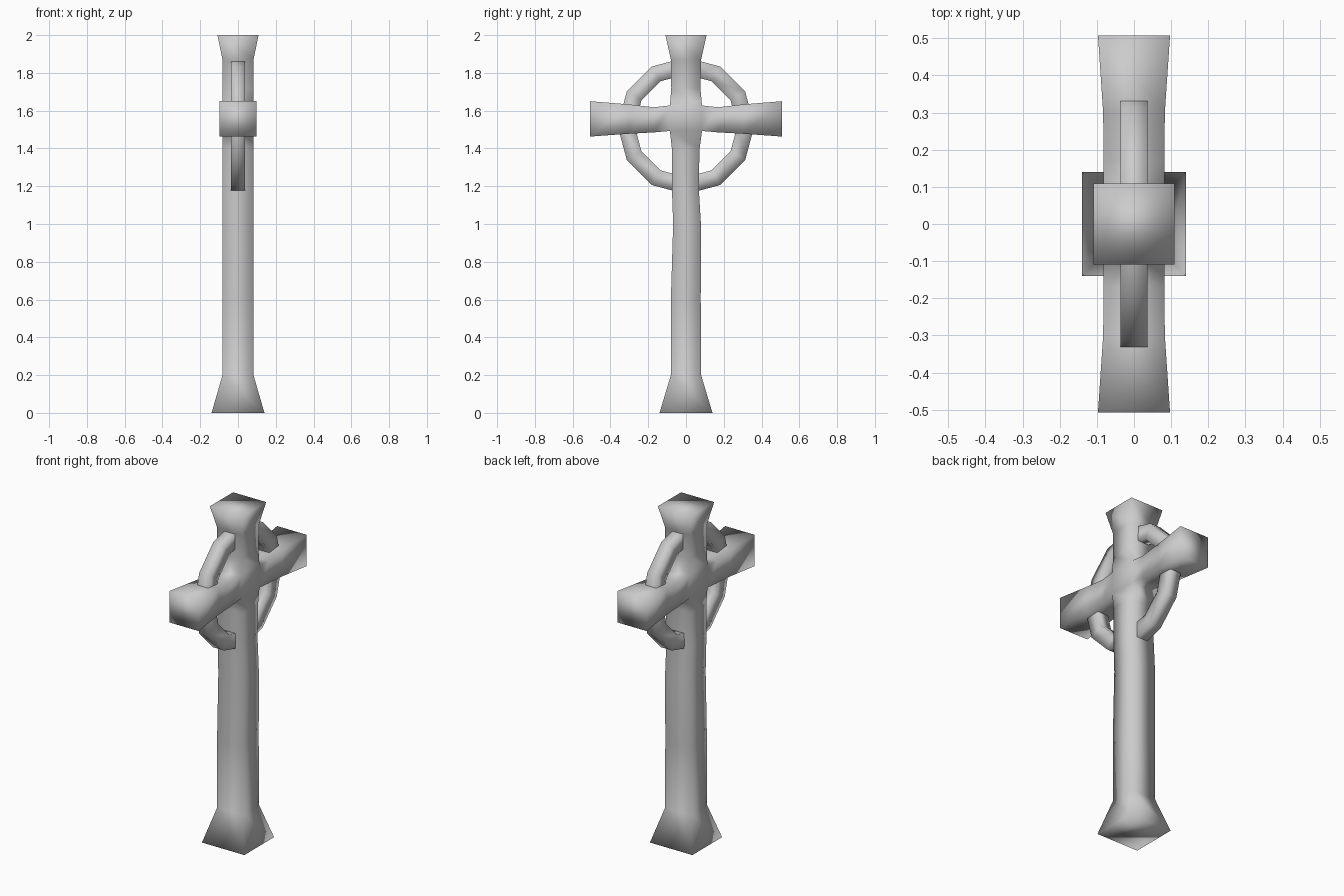
import bpy, bmesh, math
from mathutils import Vector

if "Cube" in bpy.data.objects:
    bpy.data.objects.remove(bpy.data.objects["Cube"])


def finish(bm, name):
    bmesh.ops.recalc_face_normals(bm, faces=bm.faces)
    me = bpy.data.meshes.new(name)
    bm.to_mesh(me)
    bm.free()
    for p in me.polygons:
        p.use_smooth = True
    ob = bpy.data.objects.new(name, me)
    bpy.context.collection.objects.link(ob)
    return ob


def grow(bm, direction, axis, stations):
    """Extrude the block face facing `direction`; each station is
    (position along axis, half width in x, low side, high side)."""
    bm.normal_update()
    face = max(bm.faces, key=lambda f: f.normal.dot(Vector(direction)))
    other = 3 - axis                      # the cross-section axis beside x
    for pos, hx, lo, hi in stations:
        mid = face.calc_center_median()
        new = bmesh.ops.extrude_discrete_faces(bm, faces=[face])["faces"][0]
        for v in new.verts:
            sx = 1 if v.co.x > mid.x else -1
            v.co[other] = hi if v.co[other] > mid[other] else lo
            v.co.x = sx * hx
            v.co[axis] = pos
        face = new


# Stone cross: central block with shaft, head and two arms grown from it
bm = bmesh.new()
bmesh.ops.create_cube(bm, size=1)
for v in bm.verts:
    v.co = Vector((v.co.x * 0.164, v.co.y * 0.17, 1.56 + v.co.z * 0.135))
faces = {}
grow(bm, (0, 0, -1), 2, [(1.40, .082, -.075, .072), (1.20, .082, -.075, .067),
                         (1.00, .082, -.068, .079), (0.60, .082, -.08, .078),
                         (0.20, .082, -.08, .08), (0, .14, -.14, .14)])
grow(bm, (0, 0, 1), 2, [(1.72, .082, -.078, .076), (1.87, .082, -.08, .08),
                        (2.0, .109, -.109, .109)])
for s in (-1, 1):
    grow(bm, (0, s, 0), 1, [(s * .17, .082, 1.485, 1.618),
                            (s * .30, .083, 1.478, 1.633),
                            (s * .507, .097, 1.463, 1.65)])
finish(bm, "stone_cross")

# Twelve-sided ring with a square section, passing through the cross
bm = bmesh.new()
N = 12
rings = []
for i in range(N):
    a = math.tau * i / N
    rings.append([bm.verts.new((x, r * math.cos(a), 1.52 + r * math.sin(a)))
                  for x, r in ((-.036, .362), (.036, .362), (.036, .272), (-.036, .272))])
for i in range(N):
    p, q = rings[i], rings[(i + 1) % N]
    for k in range(4):
        j = (k + 1) % 4
        bm.faces.new((p[k], p[j], q[j], q[k]))
finish(bm, "wheel_ring")
